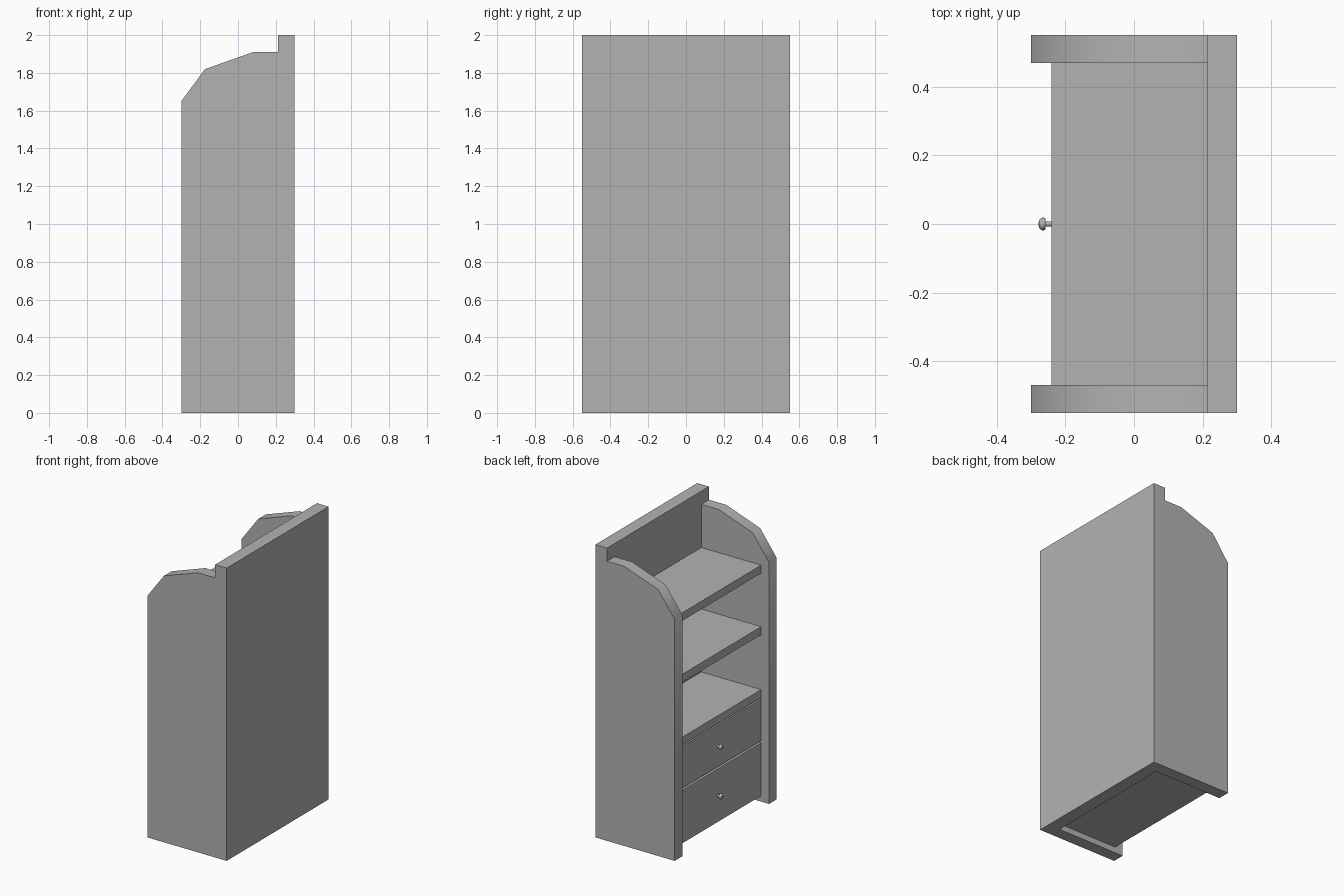
import bpy
import bmesh
from math import radians, tau
from mathutils import Matrix, Vector

default = bpy.data.objects.get("Cube")
if default:
    bpy.data.objects.remove(default, do_unlink=True)

grey = bpy.data.materials.new("plain grey")
grey.use_nodes = True
colour = (0.45, 0.45, 0.45, 1)
grey.diffuse_color = colour
grey.node_tree.nodes["Principled BSDF"].inputs["Base Color"].default_value = colour


def finish(name, bm, smooth=None):
    bmesh.ops.recalc_face_normals(bm, faces=bm.faces)
    mesh = bpy.data.meshes.new(name)
    bm.to_mesh(mesh)
    bm.free()
    mesh.materials.append(grey)
    obj = bpy.data.objects.new(name, mesh)
    bpy.context.collection.objects.link(obj)
    if smooth:
        bpy.ops.object.select_all(action="DESELECT")
        obj.select_set(True)
        bpy.context.view_layer.objects.active = obj
        bpy.ops.object.shade_smooth_by_angle(angle=radians(smooth))
    return obj


def box(name, x, y, z):
    bm = bmesh.new()
    size = Vector((x[1] - x[0], y[1] - y[0], z[1] - z[0]))
    centre = Vector((sum(x), sum(y), sum(z))) / 2
    bmesh.ops.create_cube(bm, size=1, matrix=Matrix.Translation(centre) @ Matrix.Diagonal(size).to_4x4())
    return finish(name, bm)


HALF, INNER = 0.55, 0.468
FRONT, BACK = -0.24, 0.212

# Side panels with a faceted, sloping top
outline = [(BACK, 0), (-0.3, 0), (-0.3, 1.65), (-0.175, 1.82), (0.08, 1.91), (BACK, 1.91)]
for name, side in (("side_panel_near", -1), ("side_panel_far", 1)):
    bm = bmesh.new()
    face = bm.faces.new([bm.verts.new((x, side * INNER, z)) for x, z in outline])
    out = bmesh.ops.extrude_face_region(bm, geom=[face], use_keep_orig=True)
    moved = [v for v in out["geom"] if isinstance(v, bmesh.types.BMVert)]
    bmesh.ops.translate(bm, verts=moved, vec=(0, side * (HALF - INNER), 0))
    finish(name, bm, smooth=40)

# Back panel, standing taller than the sides
box("back_panel", (BACK, 0.3), (-HALF, HALF), (0, 2))

# Shelves
for i, top in enumerate((0.765, 1.195, 1.615)):
    box(f"shelf_{i + 1}", (FRONT, BACK), (-INNER, INNER), (top - 0.055, top))

# Drawers with turned knobs
knob = [(0, 0.005), (0.008, 0.005), (0.008, -0.018), (0.016, -0.018),
        (0.019, -0.023), (0.018, -0.029), (0.012, -0.036), (0, -0.038)]
for name, low, high in (("lower", 0.04, 0.402), ("upper", 0.416, 0.7)):
    box(f"{name}_drawer", (FRONT, BACK), (-INNER, INNER), (low, high))
    bm = bmesh.new()
    centre = Vector((FRONT, 0, (low + high) / 2))
    verts = [bm.verts.new(centre + Vector((x, r, 0))) for r, x in knob]
    edges = [bm.edges.new(pair) for pair in zip(verts, verts[1:])]
    bmesh.ops.spin(bm, geom=verts + edges, cent=centre, axis=(1, 0, 0), angle=tau, steps=20)
    bmesh.ops.remove_doubles(bm, verts=bm.verts, dist=0.0005)
    finish(f"{name}_knob", bm, smooth=40)
